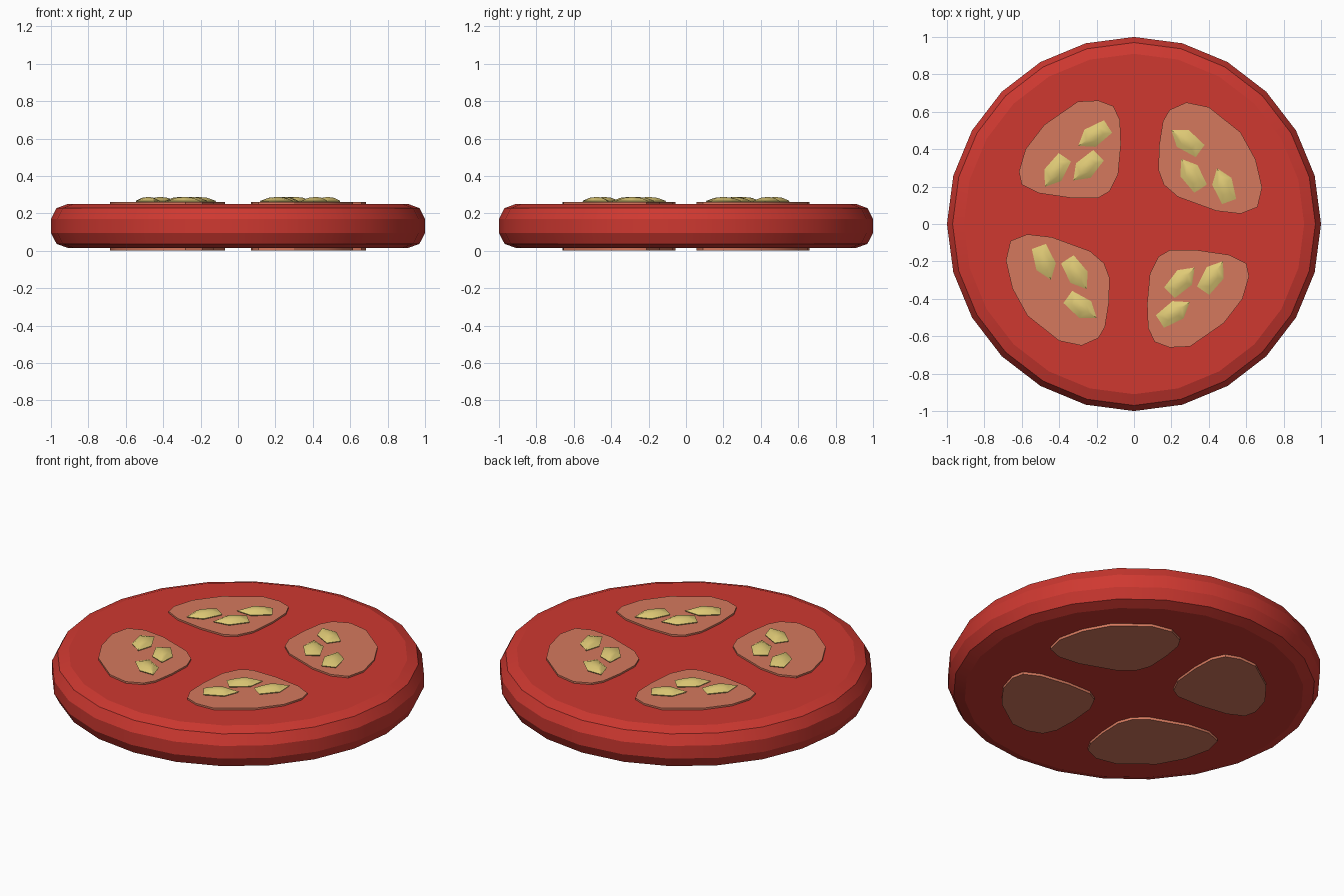
import bpy
import bmesh
from math import cos, sin, pi, radians

default = bpy.data.objects.get("Cube")
if default:
    bpy.data.objects.remove(default, do_unlink=True)


def make_material(name, colour):
    mat = bpy.data.materials.new(name)
    mat.use_nodes = True
    mat.diffuse_color = (*colour, 1)
    mat.node_tree.nodes["Principled BSDF"].inputs["Base Color"].default_value = (*colour, 1)
    return mat


red = make_material("tomato red", (0.62, 0.04, 0.03))
flesh = make_material("pale flesh", (0.66, 0.19, 0.11))
yellow = make_material("seed yellow", (0.74, 0.59, 0.18))


def loft(name, rings, mat, smooth_angle):
    """Join rings of points, bottom to top, into a closed solid."""
    bm = bmesh.new()
    loops = [[bm.verts.new(p) for p in ring] for ring in rings]
    count = len(loops[0])
    for low, high in zip(loops, loops[1:]):
        for i in range(count):
            j = (i + 1) % count
            bm.faces.new((low[i], low[j], high[j], high[i]))
    bm.faces.new(loops[0][::-1])
    bm.faces.new(loops[-1])
    bmesh.ops.recalc_face_normals(bm, faces=bm.faces)
    mesh = bpy.data.meshes.new(name)
    bm.to_mesh(mesh)
    bm.free()
    mesh.materials.append(mat)
    obj = bpy.data.objects.new(name, mesh)
    bpy.context.collection.objects.link(obj)
    bpy.ops.object.select_all(action="DESELECT")
    obj.select_set(True)
    bpy.context.view_layer.objects.active = obj
    bpy.ops.object.shade_smooth_by_angle(angle=radians(smooth_angle))
    return obj


# Round slice with a bevelled rim
SIDES = 24
profile = [(0.91, 0.015), (0.97, 0.037), (1, 0.095),
           (1, 0.17), (0.97, 0.228), (0.91, 0.25)]
loft("slice_body",
     [[(r * cos(2 * pi * i / SIDES), r * sin(2 * pi * i / SIDES), z)
       for i in range(SIDES)] for r, z in profile], red, 20)

# Two pocket outlines, each repeated by a half turn
back_left_outline = [
    (.19, .61), (.28, .65), (.40, .625), (.57, .49), (.65, .345), (.685, .195),
    (.66, .09), (.57, .055), (.44, .07), (.235, .145), (.16, .21), (.13, .29),
    (.135, .425), (.155, .55)]
back_right_outline = [
    (-.19, .66), (-.11, .63), (-.075, .555), (-.07, .425), (-.085, .265),
    (-.13, .175), (-.19, .14), (-.34, .14), (-.51, .165), (-.60, .21),
    (-.615, .28), (-.58, .40), (-.48, .53), (-.30, .655)]

# Seeds as x, y and the direction of the tip in degrees
back_left_seeds = [(.285, .44, 144), (.31, .26, 123), (.48, .20, 110)]
back_right_seeds = [(-.21, .475, 213), (-.25, .307, 225), (-.417, .286, 236)]

seed_outline = [(.105, 0), (.03, .055), (-.085, .04), (-.085, -.04), (.03, -.055)]
seed_levels = [(0.9, 0.255), (1, 0.266), (0.5, 0.283), (0.1, 0.287)]


def add_seed(name, x, y, angle):
    c, s = cos(angle), sin(angle)
    loft(name, [[(x + k * (u * c - v * s), y + k * (u * s + v * c), z)
                 for u, v in seed_outline] for k, z in seed_levels], yellow, 40)


pockets = [("back_left", back_left_outline, back_left_seeds, 1),
           ("back_right", back_right_outline, back_right_seeds, 1),
           ("front_right", back_left_outline, back_left_seeds, -1),
           ("front_left", back_right_outline, back_right_seeds, -1)]

for place, outline, seeds, turn in pockets:
    # Pocket runs through the slice and stands just proud of both faces
    loft(place + "_pocket",
         [[(turn * x, turn * y, z) for x, y in outline] for z in (0, 0.26)],
         flesh, 30)
    for n, (x, y, degrees) in enumerate(seeds, 1):
        add_seed(f"{place}_seed_{n}", turn * x, turn * y,
                 radians(degrees) + (pi if turn < 0 else 0))
